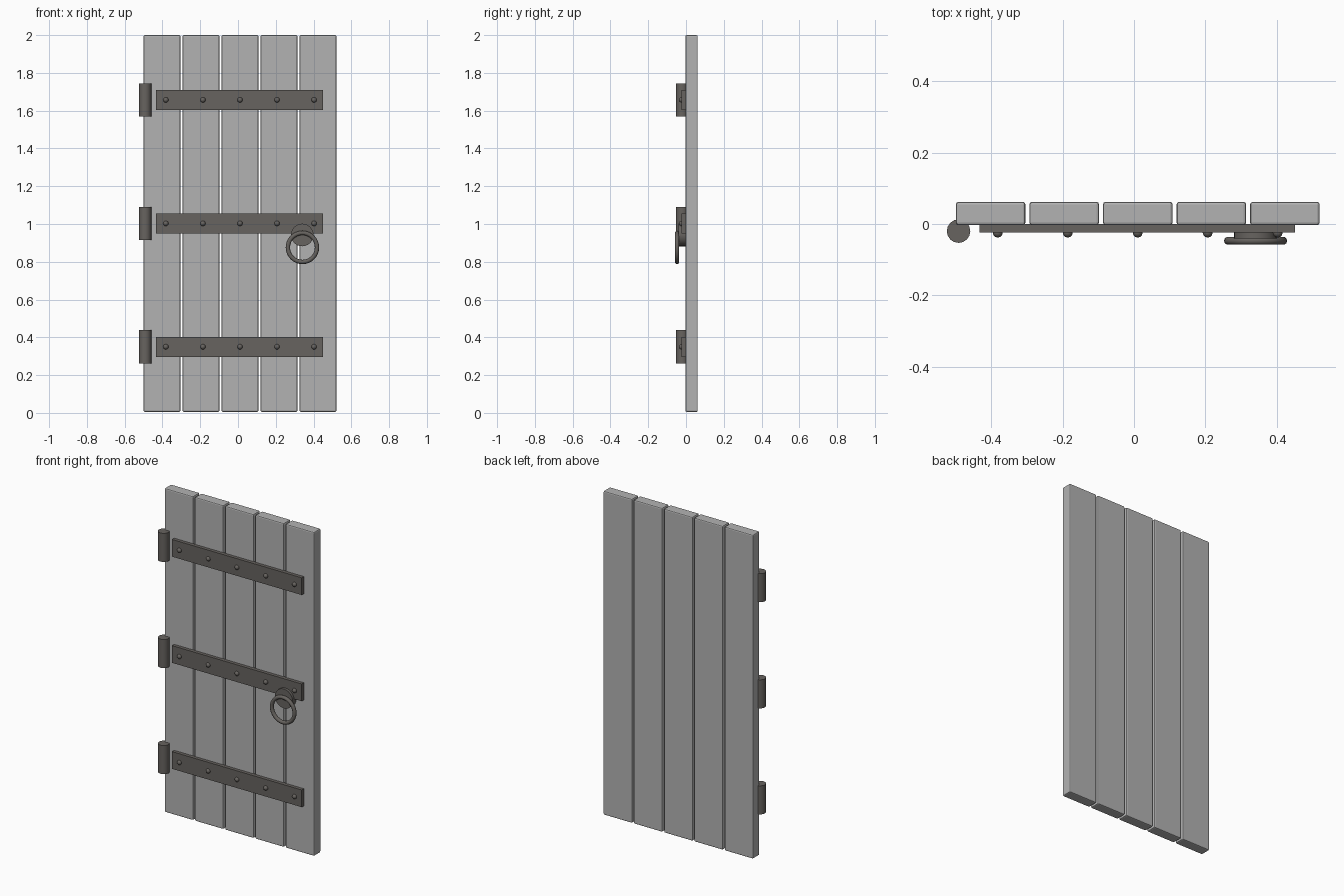
import bpy, math
from mathutils import Matrix

if "Cube" in bpy.data.objects:
    bpy.data.objects.remove(bpy.data.objects["Cube"])


def material(name, rgb):
    m = bpy.data.materials.new(name)
    m.diffuse_color = (*rgb, 1)
    m.use_nodes = True
    m.node_tree.nodes["Principled BSDF"].inputs["Base Color"].default_value = m.diffuse_color
    return m


WOOD = material("weathered grey wood", (0.45, 0.45, 0.45))
IRON = material("dark iron", (0.135, 0.125, 0.115))


def finish(name, mat, bevel=0, smooth=False):
    ob = bpy.context.object
    ob.name = name
    ob.data.materials.append(mat)
    if bevel:
        mod = ob.modifiers.new("edge bevel", 'BEVEL')
        mod.width = bevel
        mod.segments = 2
    if smooth:
        bpy.ops.object.shade_smooth_by_angle(angle=math.radians(40))
    return ob


def box(name, mat, lo, hi, bevel=0):
    bpy.ops.mesh.primitive_cube_add(size=1)
    ob = finish(name, mat, bevel)
    size = [b - a for a, b in zip(lo, hi)]
    mid = [(a + b) / 2 for a, b in zip(lo, hi)]
    ob.data.transform(Matrix.Translation(mid) @ Matrix.Diagonal((*size, 1)))
    return ob


# Five upright planks with rounded edges
for i in range(5):
    x = -0.402 + i * 0.2063
    box(f"plank_{i + 1}", WOOD, (x - 0.0975, -0.003, 0.005), (x + 0.0975, 0.062, 2.0), 0.007)

# Three iron straps, each with a hinge barrel and five domed rivets
for n, z in enumerate((0.35, 1.003, 1.657), 1):
    box(f"strap_{n}", IRON, (-0.433, -0.024, z - 0.053), (0.451, 0.0, z + 0.053))
    bpy.ops.mesh.primitive_cylinder_add(vertices=16, radius=0.033, depth=0.176,
                                        location=(-0.492, -0.02, z))
    finish(f"hinge_barrel_{n}", IRON, smooth=True)
    for k in range(5):
        bpy.ops.mesh.primitive_uv_sphere_add(segments=12, ring_count=8, radius=0.014,
                                             location=(-0.382 + k * 0.1962, -0.024, z))
        finish(f"rivet_{n}_{k + 1}", IRON, smooth=True)

# Round boss and pull ring
FACING = (math.pi / 2, 0, 0)
bpy.ops.mesh.primitive_cylinder_add(vertices=24, radius=0.06, depth=0.038,
                                    location=(0.34, -0.021, 0.942), rotation=FACING)
finish("handle_boss", IRON, smooth=True)
bpy.ops.mesh.primitive_torus_add(major_segments=32, minor_segments=10, major_radius=0.077,
                                 minor_radius=0.0115, location=(0.341, -0.047, 0.876),
                                 rotation=FACING)
finish("pull_ring", IRON, smooth=True)
